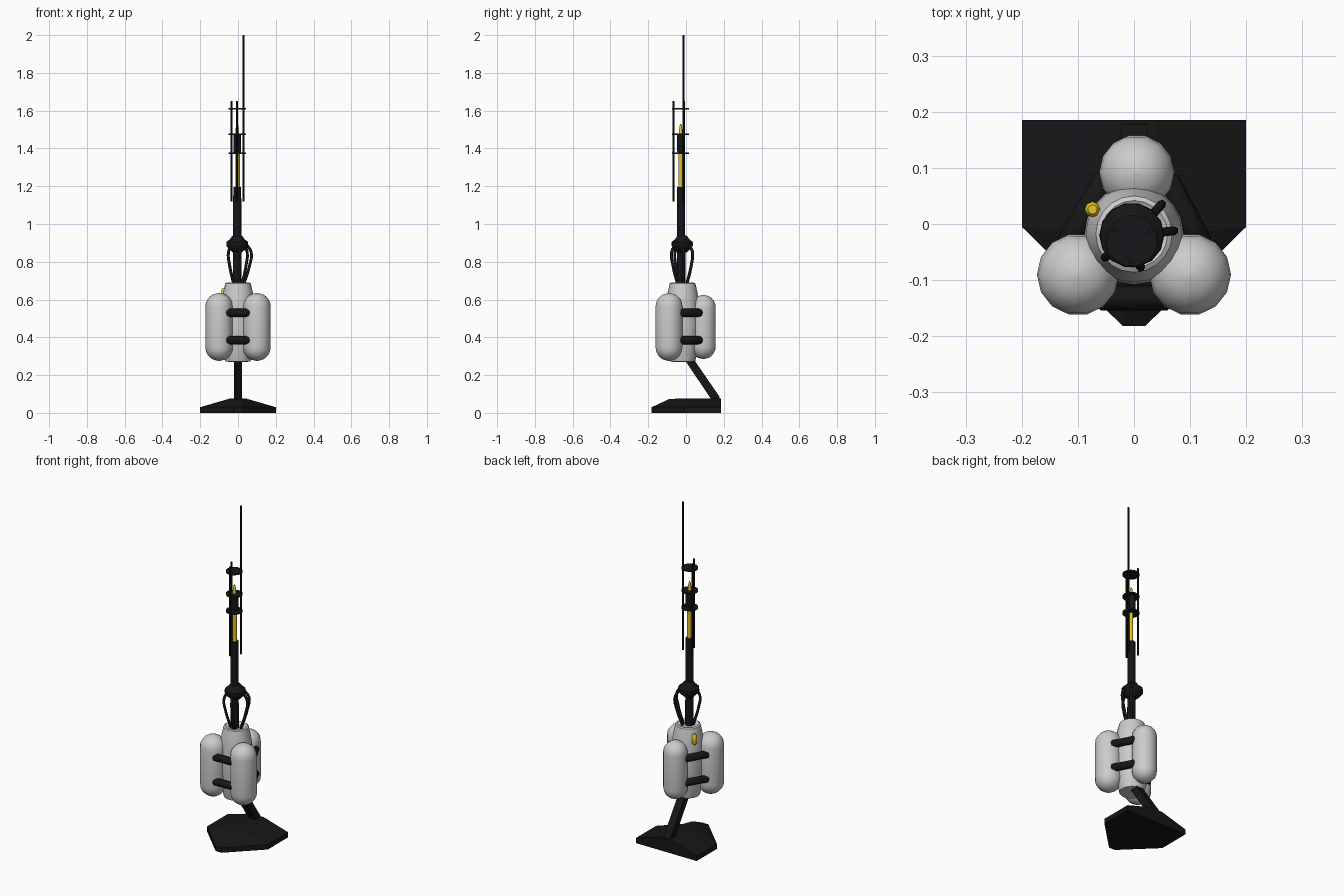
import bpy, bmesh, math
from mathutils import Vector

if "Cube" in bpy.data.objects:
    bpy.data.objects.remove(bpy.data.objects["Cube"])


def material(name, rgb):
    m = bpy.data.materials.new(name)
    m.diffuse_color = (*rgb, 1)
    m.use_nodes = True
    m.node_tree.nodes["Principled BSDF"].inputs["Base Color"].default_value = m.diffuse_color
    return m


BLACK = material("black", (0.008, 0.008, 0.009))
YELLOW = material("yellow", (0.8, 0.55, 0.02))
GREY = None


def finish(name, bm, mat, smooth=True):
    bmesh.ops.recalc_face_normals(bm, faces=bm.faces)
    me = bpy.data.meshes.new(name)
    bm.to_mesh(me)
    bm.free()
    ob = bpy.data.objects.new(name, me)
    bpy.context.collection.objects.link(ob)
    if mat:
        me.materials.append(mat)
    if smooth:
        bpy.ops.object.select_all(action='DESELECT')
        ob.select_set(True)
        bpy.context.view_layer.objects.active = ob
        bpy.ops.object.shade_smooth_by_angle(angle=math.radians(40))
    return ob


def lathe(name, profile, x, y, sides, mat):
    """Turn a list of (radius, z) around a vertical axis at x, y."""
    bm = bmesh.new()
    rings = []
    for r, z in profile:
        rings.append([bm.verts.new((x + r * math.cos(math.tau * i / sides),
                                    y + r * math.sin(math.tau * i / sides), z))
                      for i in range(sides)])
    for a, b in zip(rings, rings[1:]):
        for i in range(sides):
            j = (i + 1) % sides
            bm.faces.new((a[i], a[j], b[j], b[i]))
    bm.faces.new(rings[0])
    bm.faces.new(rings[-1])
    return finish(name, bm, mat)


def capsule(name, x, y, r, z0, z1, mat):
    prof = []
    for base, angles in ((z0 + r, range(-80, 1, 16)), (z1 - r, range(0, 81, 16))):
        prof += [(r * math.cos(math.radians(a)), base + r * math.sin(math.radians(a)))
                 for a in angles]
    prof[0] = (0.004, z0)
    prof[-1] = (0.004, z1)
    return lathe(name, prof, x, y, 14, mat)


def bar(name, a, b, r, mat):
    """Cylinder with bevelled ends between two points."""
    a, b = Vector(a), Vector(b)
    ob = lathe(name, [(r * 0.6, 0), (r, r * 0.5), (r, (b - a).length - r * 0.5),
                      (r * 0.6, (b - a).length)], 0, 0, 8, mat)
    ob.rotation_euler = (b - a).to_track_quat('Z', 'Y').to_euler()
    ob.location = a
    return ob


# foot: flat pentagon rim with a raised ridge
bm = bmesh.new()
outline = [(-0.2, 0.185), (-0.2, -0.005), (-0.02, -0.182),
           (0.02, -0.182), (0.2, -0.005), (0.2, 0.185)]
low = [bm.verts.new((x, y, 0)) for x, y in outline]
rim = [bm.verts.new((x, y, 0.03)) for x, y in outline]
ridge = [bm.verts.new(p) for p in ((-0.04, 0.185, 0.077), (-0.04, -0.02, 0.077),
                                   (-0.02, -0.09, 0.073), (0.02, -0.09, 0.073),
                                   (0.04, -0.02, 0.077), (0.04, 0.185, 0.077))]
for lo, hi in ((low, rim), (rim, ridge)):
    for i in range(6):
        j = (i + 1) % 6
        bm.faces.new((lo[i], lo[j], hi[j], hi[i]))
bm.faces.new(low)
bm.faces.new(ridge)
finish("foot", bm, BLACK, False)

# slanted leg: side profile extruded in x
bm = bmesh.new()
prof = [(-0.02, 0.30), (0.03, 0.30), (0.178, 0.085), (0.182, 0.03), (0.13, 0.03), (0.135, 0.07)]
face = bm.faces.new([bm.verts.new((-0.022, y, z)) for y, z in prof])
ext = bmesh.ops.extrude_face_region(bm, geom=[face])
bmesh.ops.translate(bm, vec=(0.044, 0, 0),
                    verts=[v for v in ext["geom"] if isinstance(v, bmesh.types.BMVert)])
finish("leg", bm, BLACK, False)

# central body
lathe("body", [(0.045, 0.27), (0.066, 0.272), (0.076, 0.31), (0.088, 0.39), (0.09, 0.50),
               (0.086, 0.59), (0.078, 0.64), (0.068, 0.685), (0.06, 0.69), (0.045, 0.68)],
      0, -0.018, 20, GREY)

# three tanks and the clamp bars between neighbours
tanks = [(-0.1, -0.09, 0.073, 0.275, 0.635),
         (0.1, -0.09, 0.073, 0.275, 0.635),
         (0.005, 0.092, 0.067, 0.285, 0.625)]
for i, (x, y, r, z0, z1) in enumerate(tanks):
    capsule(f"tank_{i}", x, y, r, z0, z1, GREY)
for i in range(3):
    a, b = (Vector(tanks[k][:2]) for k in (i, (i + 1) % 3))
    d = (b - a).normalized()
    out = Vector((d.y, -d.x)) * 0.042
    for z in (0.53, 0.385):
        p, q = a + out + d * 0.03, b + out - d * 0.03
        bar(f"clamp_{i}", (*p, z), (*q, z), 0.022, BLACK)

# yellow tag on the body
ob = bar("tag", (-0.074, 0.026, 0.60), (-0.074, 0.026, 0.66), 0.014, YELLOW)

# mast with collar
AX, AY = -0.004, -0.026
lathe("mast", [(0.023, 0.66), (0.022, 0.9), (0.021, 1.195)], AX, AY, 12, BLACK)
lathe("collar", [(0.025, 0.85), (0.045, 0.868), (0.058, 0.885), (0.057, 0.905),
                 (0.04, 0.918), (0.028, 0.935), (0.02, 0.94)], AX, -0.02, 14, BLACK)
lathe("core_rod", [(0.012, 1.18), (0.012, 1.39)], AX + 0.002, AY - 0.002, 10, YELLOW)
lathe("upper_sleeve", [(0.018, 1.375), (0.021, 1.385), (0.021, 1.475)], AX, AY, 12, BLACK)
lathe("tip", [(0.011, 1.47), (0.009, 1.50), (0.006, 1.52), (0.002, 1.53)], AX, AY - 0.002, 10, YELLOW)

# antenna rods and the discs holding them
CX, CY = -0.004, -0.030
for i, (ang, top) in enumerate(((28, 2.0), (148, 1.65), (268, 1.65))):
    a = math.radians(ang)
    lathe(f"antenna_{i}", [(0.005, 1.12), (0.005, top)],
          CX + 0.037 * math.cos(a), CY + 0.037 * math.sin(a), 8, BLACK)
for i, z in enumerate((1.375, 1.475, 1.61)):
    lathe(f"disc_{i}", [(0.046, z - 0.004), (0.046, z + 0.004)], CX, CY, 14, BLACK)

# looping cables from collar to body
for i, (x, y) in enumerate(((0.05, 0.036), (0.072, -0.012), (-0.052, -0.06), (0.012, -0.078))):
    d = Vector((x, y)) - Vector((0, -0.02))
    cu = bpy.data.curves.new(f"cable_{i}", 'CURVE')
    cu.dimensions = '3D'
    cu.bevel_depth = 0.008
    cu.bevel_resolution = 1
    cu.resolution_u = 6
    cu.use_fill_caps = True
    sp = cu.splines.new('BEZIER')
    pts = [(0.6, 0.895), (0.97, 0.85), (0.85, 0.78), (0.4, 0.675)]
    sp.bezier_points.add(len(pts) - 1)
    for bp, (f, z) in zip(sp.bezier_points, pts):
        bp.co = (d.x * f, -0.02 + d.y * f, z)
        bp.handle_left_type = bp.handle_right_type = 'AUTO'
    cu.materials.append(BLACK)
    bpy.context.collection.objects.link(bpy.data.objects.new(f"cable_{i}", cu))
